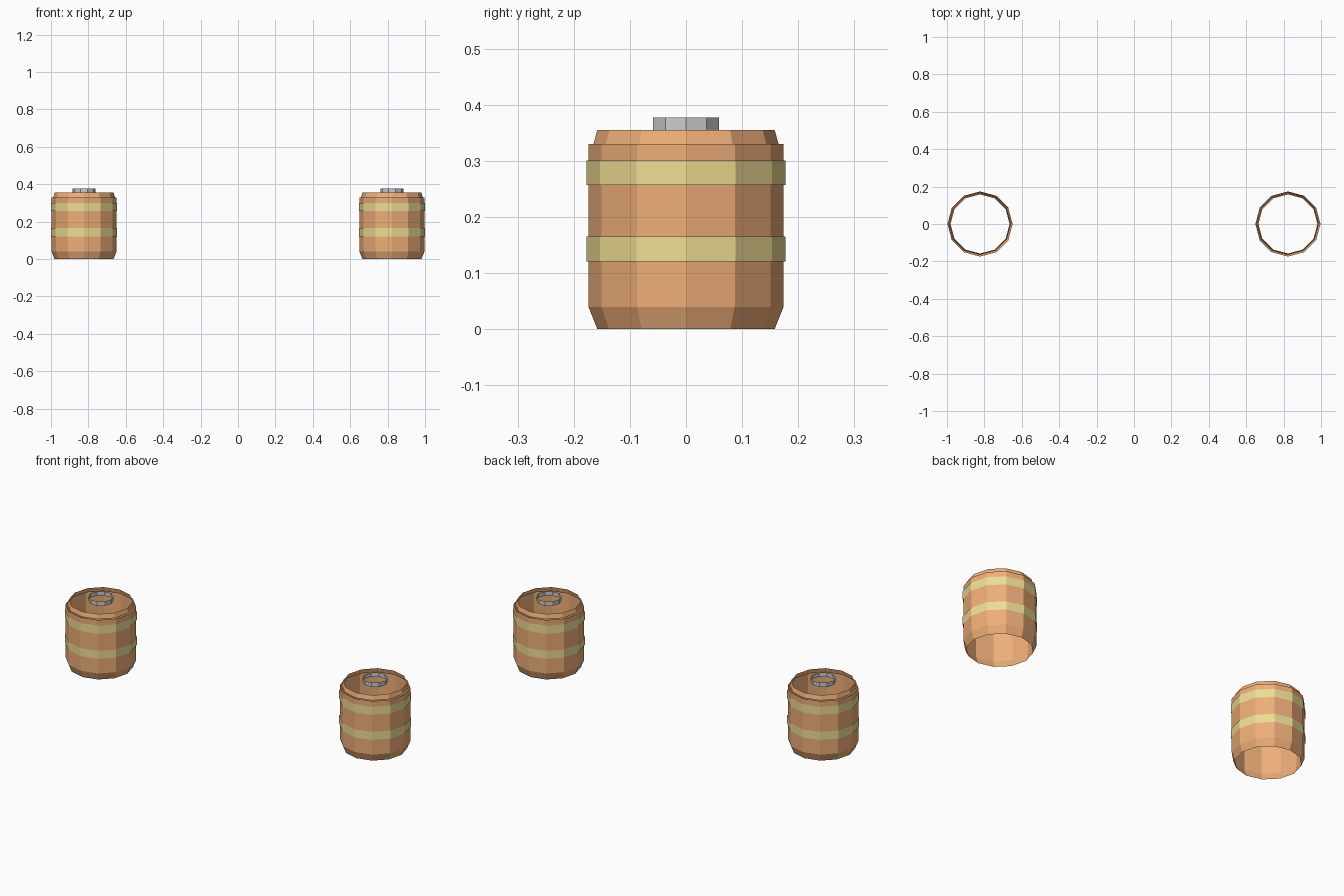
import bpy, bmesh
from math import cos, sin, tau

if "Cube" in bpy.data.objects:
    bpy.data.objects.remove(bpy.data.objects["Cube"])


def material(name, color):
    m = bpy.data.materials.new(name)
    m.diffuse_color = color
    m.use_nodes = True
    m.node_tree.nodes["Principled BSDF"].inputs["Base Color"].default_value = m.diffuse_color
    return m


ORANGE = material("orange_paint", (0.85, 0.42, 0.19, 1))
YELLOW = material("yellow_band", (0.86, 0.72, 0.29, 1))


def tube(name, x, profile, sides, mat=None):
    """Open-ended faceted shell from (radius, z) pairs, bottom to top."""
    bm = bmesh.new()
    rings = [[bm.verts.new((r * cos(tau * i / sides), r * sin(tau * i / sides), z))
              for i in range(sides)] for r, z in profile]
    for low, high in zip(rings, rings[1:]):
        for i in range(sides):
            j = (i + 1) % sides
            bm.faces.new((low[i], low[j], high[j], high[i]))
    mesh = bpy.data.meshes.new(name)
    bm.to_mesh(mesh)
    bm.free()
    obj = bpy.data.objects.new(name, mesh)
    obj.location.x = x
    bpy.context.collection.objects.link(obj)
    if mat:
        mesh.materials.append(mat)
    return obj


for side, x in (("left", -0.823), ("right", 0.823)):
    # Drum body with tapered foot
    tube(f"{side}_drum_body", x, [(0.158, 0), (0.174, 0.04), (0.174, 0.33)], 12, ORANGE)
    # Tapered shoulder, set in from the body
    tube(f"{side}_drum_shoulder", x, [(0.165, 0.33), (0.158, 0.355)], 12, ORANGE)
    # Yellow bands
    for label, z0, z1 in (("lower", 0.121, 0.165), ("upper", 0.257, 0.301)):
        tube(f"{side}_{label}_band", x, [(0.177, z0), (0.177, z1)], 12, YELLOW)
    # Grey collar at the top
    tube(f"{side}_top_collar", x, [(0.062, 0.354), (0.062, 0.377)], 10)
